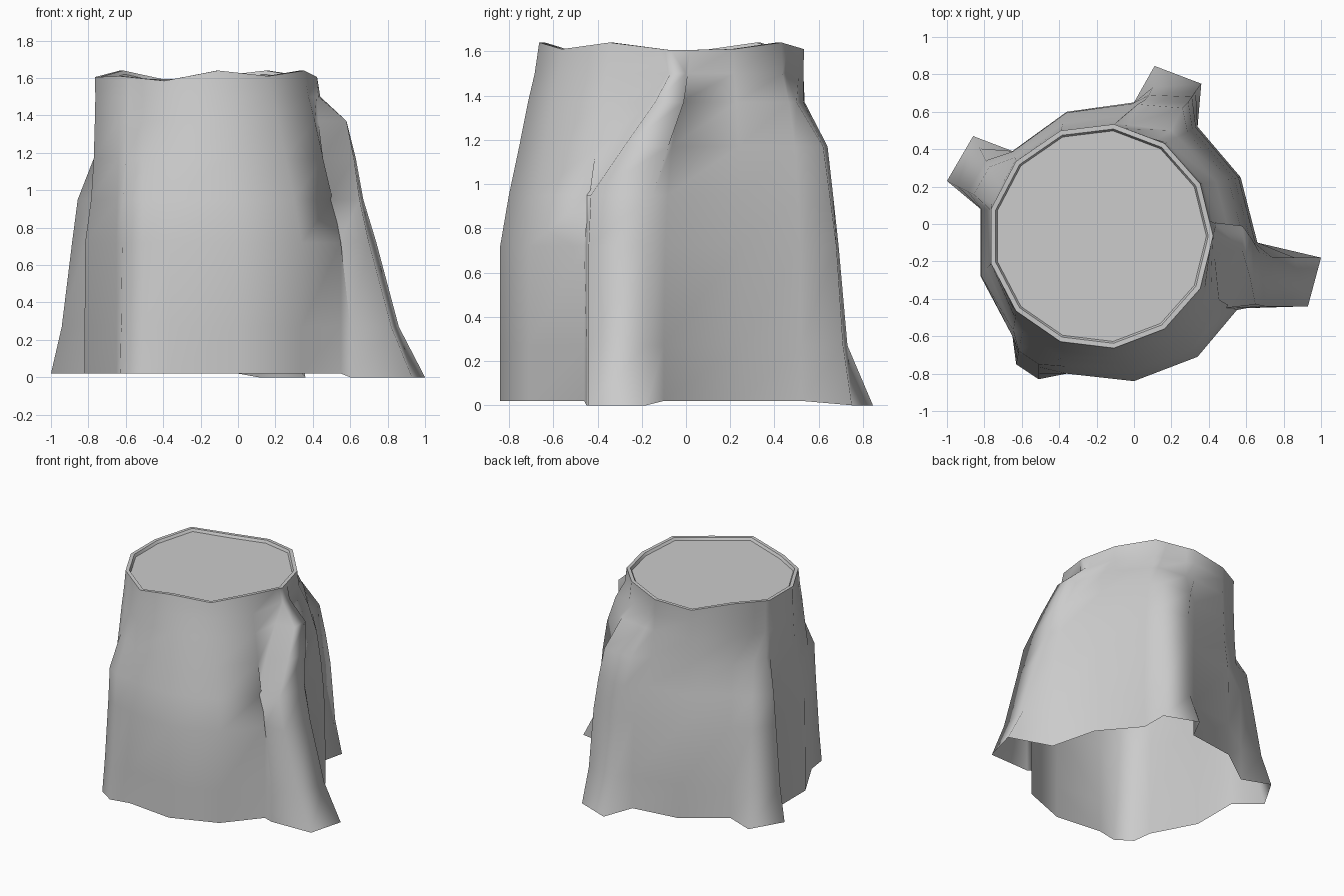
import bpy
import bmesh
import math
from mathutils import Vector

cube = bpy.data.objects.get("Cube")
if cube:
    bpy.data.objects.remove(cube, do_unlink=True)

# One plain grey for the whole stump
grey = bpy.data.materials.new("stump grey")
grey.use_nodes = True
colour = (0.6, 0.6, 0.6, 1)
grey.diffuse_color = colour
grey.node_tree.nodes["Principled BSDF"].inputs["Base Color"].default_value = colour

# Cut rim: thirteen sides with an uneven height
SIDES = 13
CENTRE = Vector((-0.18, -0.065, 0))
RIM_Z = [1.605, 1.61, 1.64, 1.61, 1.59, 1.64, 1.605, 1.605, 1.61, 1.585, 1.64, 1.61, 1.64]


def corner(i, radius):
    a = math.tau * i / SIDES
    return CENTRE + Vector((radius * math.cos(a), radius * math.sin(a), RIM_Z[i % SIDES]))


def rim_point(u, radius):
    i = int(u)
    return corner(i, radius).lerp(corner(i + 1, radius), u - i)


# Flare profiles: share of the base outline kept at each height
HEIGHTS = [0, 0.27, 0.72, 0.95, 1.17, 1.37, 1.5]
FLARE = {
    "front": [1, 1, 1, 0.78, 0.52, 0.3, 0.13],
    "side": [1, 1, 0.95, 0.4, 0.15, 0.05, 0],
    "apron": [1, 1, 0.95, 0.85, 0.7, 0.4, 0.08],
    "left_root": [1, 0.77, 0.55, 0.43, 0.05, 0, 0],
    "front_root": [1, 0.9, 0.77, 0.72, 0.32, 0.15, 0.05],
}


def flared(x, y, u, kind):
    """Wall column that eases from a base point to the rim."""
    points = []
    for z, share in zip(HEIGHTS, FLARE[kind]):
        p = rim_point(u, 0.6).lerp(Vector((x, y, 0)), share)
        p.z = max(z, 0.02)
        points.append(p)
    return u, points


def traced(u, path):
    """Wall column along a free path, for the leaning root ridges."""
    return u, [Vector((x, y, z)) for (x, y), z in zip(path, HEIGHTS)]


COLUMNS = [
    # Right root: fold beside the trunk, leaning front ridge, back ridge
    flared(0.55, -0.46, 12, "front"),
    traced(12.8, [(0.6, -0.45), (0.6, -0.45), (0.54, -0.45), (0.48, -0.45),
                  (0.45, -0.3), (0.43, -0.16), (0.42, -0.08)]),
    traced(12.9, [(0.93, -0.44), (0.82, -0.44), (0.7, -0.44), (0.65, -0.43),
                  (0.62, -0.28), (0.58, -0.14), (0.43, -0.07)]),
    traced(13, [(1.0, -0.18), (0.86, -0.18), (0.74, -0.18), (0.67, -0.15),
                (0.63, -0.08), (0.58, -0.01), (0.44, 0.0)]),
    flared(0.66, -0.1, 13.3, "apron"),
    flared(0.57, 0.25, 14, "apron"),
    flared(0.34, 0.52, 15, "apron"),
    # Back root
    traced(15.3, [(0.36, 0.75), (0.33, 0.71), (0.31, 0.68), (0.29, 0.65),
                  (0.26, 0.62), (0.2, 0.5), (0.12, 0.45)]),
    traced(15.8, [(0.11, 0.845), (0.1, 0.73), (0.08, 0.69), (0.06, 0.665),
                  (0.02, 0.64), (-0.03, 0.53), (-0.05, 0.51)]),
    flared(0.0, 0.65, 16, "side"),
    flared(-0.36, 0.6, 17, "side"),
    flared(-0.65, 0.39, 18, "side"),
    # Left root
    flared(-0.86, 0.47, 18.6, "left_root"),
    flared(-1.0, 0.23, 18.9, "left_root"),
    flared(-0.82, 0.08, 19, "side"),
    flared(-0.82, -0.28, 20, "side"),
    flared(-0.65, -0.6, 21, "front"),
    # Small front root
    flared(-0.63, -0.75, 21.2, "front_root"),
    flared(-0.51, -0.83, 21.5, "front_root"),
    flared(-0.36, -0.8, 22, "front"),
    flared(0.0, -0.84, 23, "front"),
    flared(0.34, -0.71, 24, "front"),
]

bm = bmesh.new()


def ring(points):
    return [bm.verts.new(p) for p in points]


def pairs(loop):
    return zip(loop, loop[1:] + loop[:1])


def bridge(low, high):
    for (a, b), (d, c) in zip(pairs(low), pairs(high)):
        bm.faces.new((a, b, c, d))


# Bark wall, open underneath
rings = [ring([points[level] for u, points in COLUMNS]) for level in range(len(HEIGHTS))]

# Rim lip and the slightly sunken cut surface
for radius, drop in ((0.603, 0), (0.577, 0), (0.567, 0.02)):
    rings.append(ring([rim_point(u, radius) - Vector((0, 0, drop)) for u, points in COLUMNS]))
for low, high in zip(rings, rings[1:]):
    bridge(low, high)
bm.faces.new(rings[-1])

# Smooth bark, with crisp edges only around the cut
for face in bm.faces:
    face.smooth = True
for loop in rings[-3:]:
    for a, b in pairs(loop):
        bm.edges.get((a, b)).smooth = False

mesh = bpy.data.meshes.new("tree_stump")
bm.to_mesh(mesh)
bm.free()
mesh.materials.append(grey)
stump = bpy.data.objects.new("tree_stump", mesh)
bpy.context.collection.objects.link(stump)
